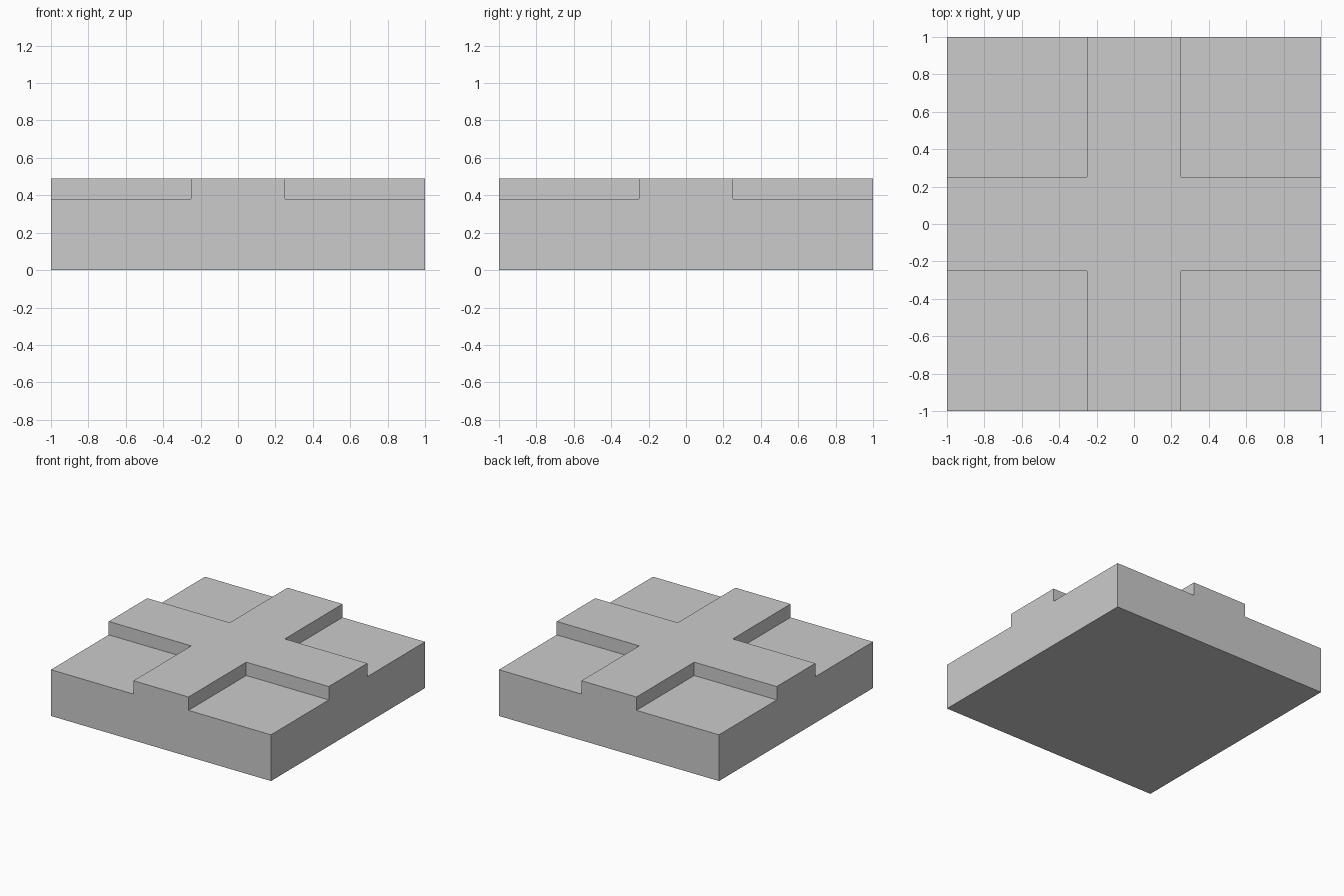
import bpy
import bmesh

if "Cube" in bpy.data.objects:
    bpy.data.objects.remove(bpy.data.objects["Cube"])

SLAB_TOP, CROSS_TOP = 0.38, 0.49
STOPS = (-1, -0.25, 0.25, 1)

bm = bmesh.new()

# Flat 3 x 3 sheet at slab height
grid = [[bm.verts.new((x, y, SLAB_TOP)) for x in STOPS] for y in STOPS]
cross = []
for j in range(3):
    for i in range(3):
        face = bm.faces.new((grid[j][i], grid[j][i + 1], grid[j + 1][i + 1], grid[j + 1][i]))
        if i == 1 or j == 1:
            cross.append(face)

# Raised cross
ext = bmesh.ops.extrude_face_region(bm, geom=cross)["geom"]
for v in ext:
    if isinstance(v, bmesh.types.BMVert):
        v.co.z = CROSS_TOP
old = [f for f in cross if f.is_valid and f not in ext]
if old:
    bmesh.ops.delete(bm, geom=old, context='FACES')

# Slab sides and underside
rim = [e for e in bm.edges if e.is_boundary]
ext = bmesh.ops.extrude_edge_only(bm, edges=rim)["geom"]
for v in ext:
    if isinstance(v, bmesh.types.BMVert):
        v.co.z = 0
bmesh.ops.holes_fill(bm, edges=[e for e in bm.edges if e.is_boundary], sides=0)

# Merge coplanar faces
bmesh.ops.dissolve_limit(bm, angle_limit=0.01, verts=bm.verts[:], edges=bm.edges[:])
bmesh.ops.recalc_face_normals(bm, faces=bm.faces[:])

mesh = bpy.data.meshes.new("slab_with_raised_cross")
bm.to_mesh(mesh)
bm.free()
bpy.context.collection.objects.link(bpy.data.objects.new("slab_with_raised_cross", mesh))
